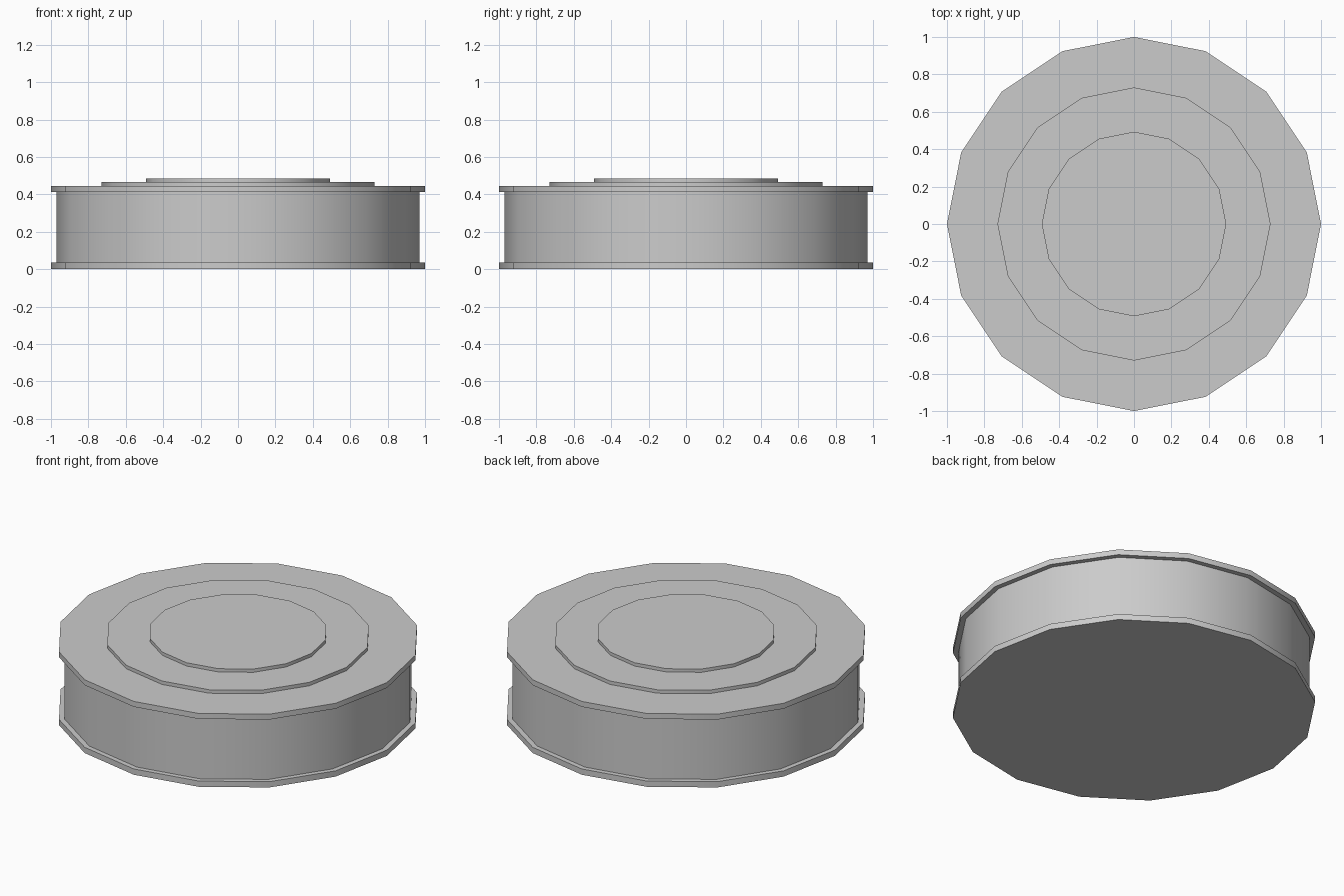
import bpy
import math

if "Cube" in bpy.data.objects:
    bpy.data.objects.remove(bpy.data.objects["Cube"])

SIDES = 16


def disc(name, radius, bottom, top):
    """Upright 16-sided drum with smooth sides and sharp rims."""
    bpy.ops.mesh.primitive_cylinder_add(
        vertices=SIDES, radius=radius, depth=top - bottom,
        location=(0, 0, (bottom + top) / 2))
    obj = bpy.context.object
    obj.name = name
    bpy.ops.object.shade_smooth_by_angle(angle=math.radians(30))
    return obj


# Bottom and top rims with the slightly recessed drum between them
disc("bottom_rim", 1.0, 0.0, 0.035)
disc("drum_body", 0.97, 0.02, 0.425)
disc("top_rim", 1.0, 0.412, 0.445)

# Stepped plates on the lid
disc("lid_step", 0.73, 0.43, 0.466)
disc("lid_centre", 0.493, 0.45, 0.486)
